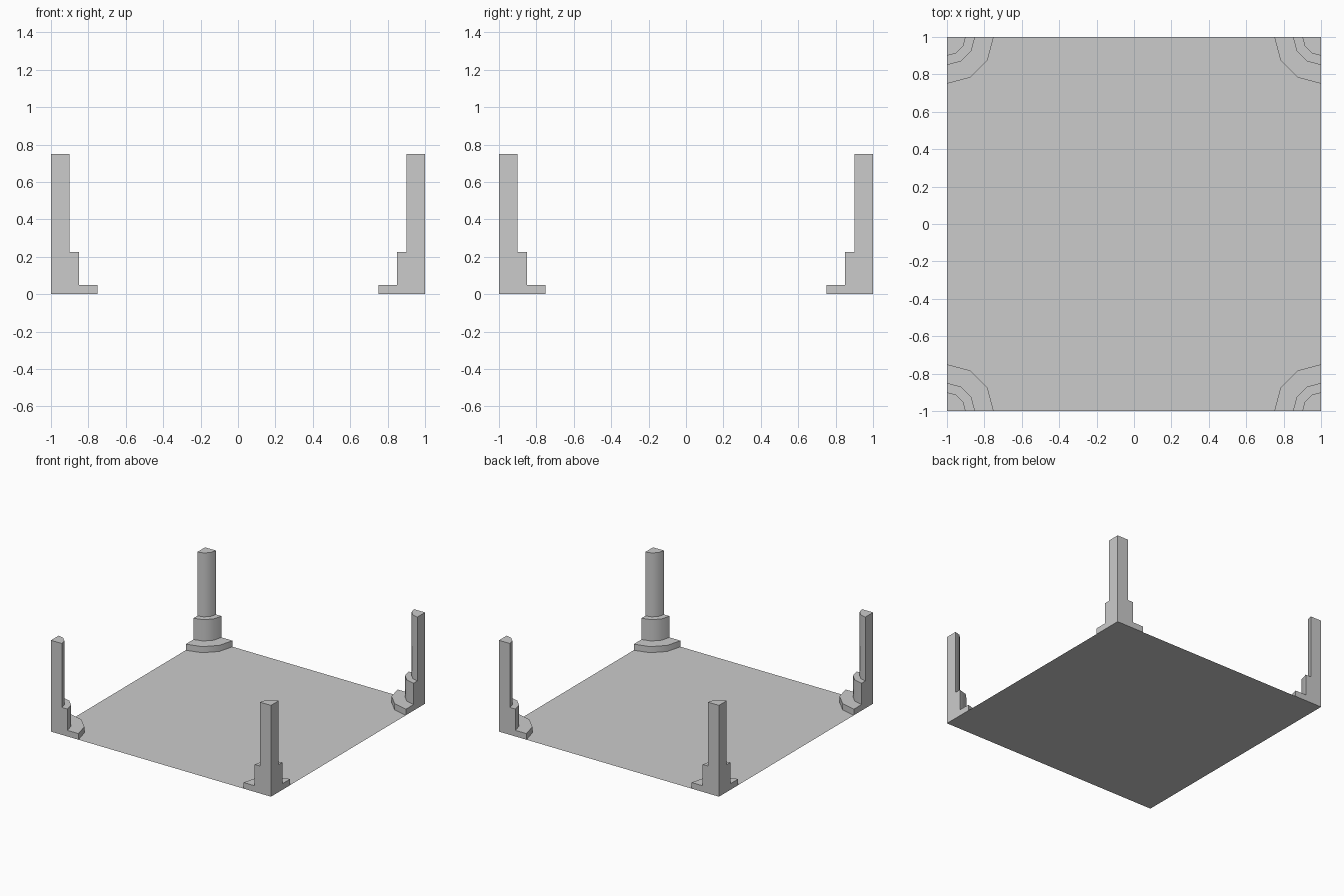
import bpy, bmesh
from math import radians, cos, sin

if "Cube" in bpy.data.objects:
    bpy.data.objects.remove(bpy.data.objects["Cube"])

# Stepped post profile: (radius, height), from floor to top centre
PROFILE = [(0, 0), (0.25, 0), (0.25, 0.05), (0.15, 0.05), (0.15, 0.225),
           (0.10, 0.225), (0.10, 0.75), (0, 0.75)]
SEGMENTS = 3  # sides per quarter turn


def add_object(name, bm):
    bmesh.ops.recalc_face_normals(bm, faces=bm.faces)
    mesh = bpy.data.meshes.new(name)
    bm.to_mesh(mesh)
    bm.free()
    obj = bpy.data.objects.new(name, mesh)
    bpy.context.collection.objects.link(obj)
    return obj


def quarter_post_mesh():
    bm = bmesh.new()
    rings = []
    for s in range(SEGMENTS + 1):
        a = radians(90 * s / SEGMENTS)
        rings.append([bm.verts.new((r * cos(a), r * sin(a), z)) for r, z in PROFILE])
    for a, b in zip(rings, rings[1:]):
        for i in range(len(PROFILE) - 1):
            bm.faces.new((a[i], b[i], b[i + 1], a[i + 1]))
    # flat outer walls
    bm.faces.new(rings[0])
    bm.faces.new(rings[-1])
    bmesh.ops.remove_doubles(bm, verts=bm.verts, dist=1e-5)
    return bm


# Floor sheet
floor = bmesh.new()
bmesh.ops.create_grid(floor, x_segments=1, y_segments=1, size=1)
add_object("floor", floor)

# One quarter-round post in each corner
corners = [("front_left_post", -1, -1), ("front_right_post", 1, -1),
           ("back_right_post", 1, 1), ("back_left_post", -1, 1)]
for k, (name, x, y) in enumerate(corners):
    post = add_object(name, quarter_post_mesh())
    post.location = (x, y, 0)
    post.rotation_euler.z = radians(90 * k)
    post.data.shade_smooth()
    post.data.set_sharp_from_angle(angle=radians(40))
